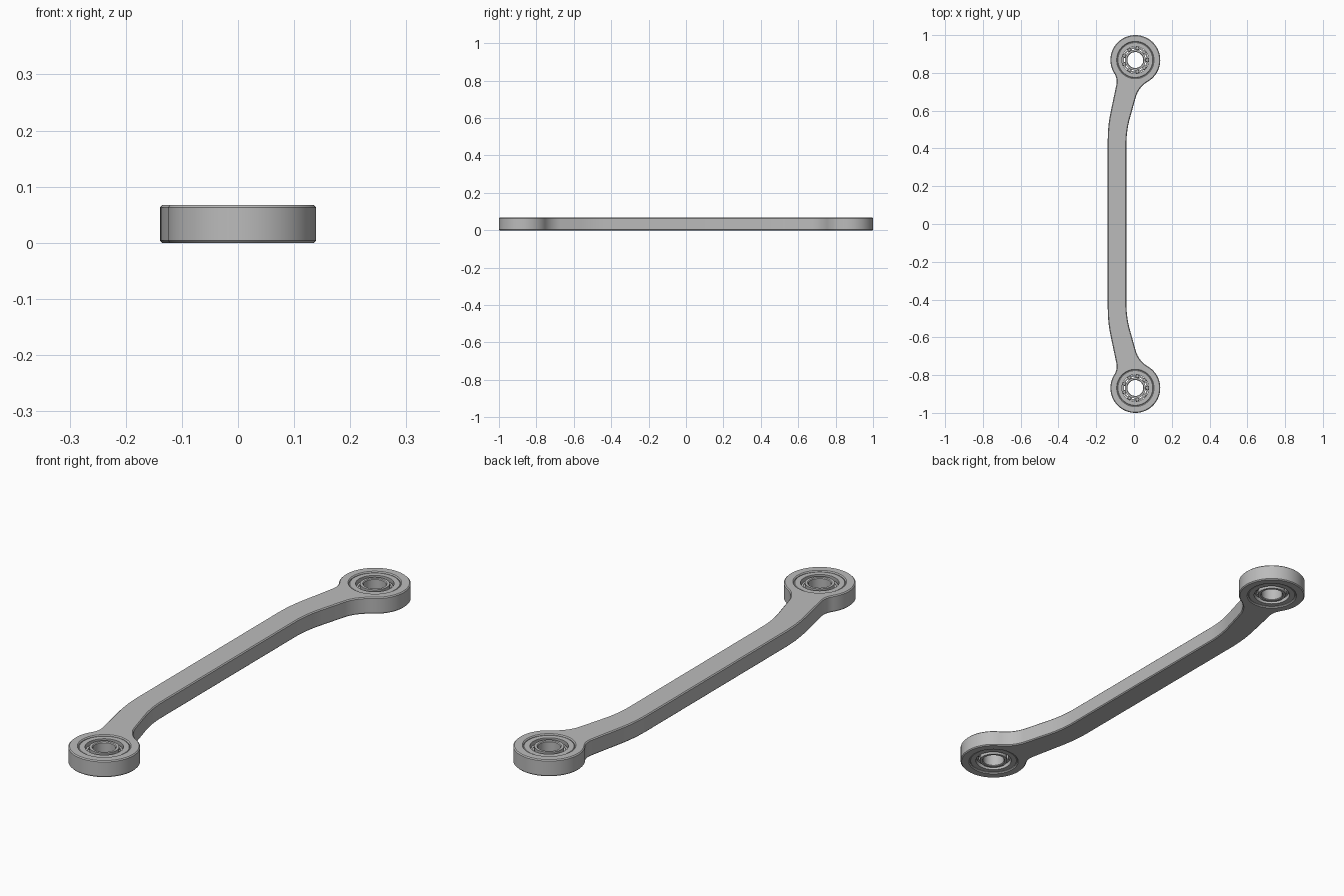
import bpy
import bmesh
from math import sin, cos, pi, tau, atan2, sqrt, radians
from mathutils import Vector, Matrix

cube = bpy.data.objects.get("Cube")
if cube:
    bpy.data.objects.remove(cube, do_unlink=True)

H = 0.067                            # link thickness
EDGE = 0.004                         # rim chamfer
HEAD = Vector((0.007, 0.868))        # centre of the end eye
R = 0.132                            # eye radius
BORE = 0.095                         # bearing seat radius

steel = bpy.data.materials.new("grey_steel")
steel.use_nodes = True
steel.diffuse_color = (0.5, 0.5, 0.5, 1)
steel.node_tree.nodes["Principled BSDF"].inputs["Base Color"].default_value = steel.diffuse_color


def finish(bm, name):
    bmesh.ops.recalc_face_normals(bm, faces=bm.faces)
    mesh = bpy.data.meshes.new(name)
    bm.to_mesh(mesh)
    bm.free()
    mesh.materials.append(steel)
    obj = bpy.data.objects.new(name, mesh)
    bpy.context.collection.objects.link(obj)
    bpy.ops.object.select_all(action='DESELECT')
    obj.select_set(True)
    bpy.context.view_layer.objects.active = obj
    bpy.ops.object.shade_smooth_by_angle(angle=radians(30))
    return obj


def arc(c, r, a0, a1, n):
    return [c + r * Vector((cos(a0 + (a1 - a0) * i / n), sin(a0 + (a1 - a0) * i / n)))
            for i in range(n + 1)]


def bend(p, d, reach=0.07, n=8):
    # rounded corner from the straight bar (along y) into direction d
    a, b = p - Vector((0, reach)), p + d * reach
    return [a * (1 - t) ** 2 + 2 * p * t * (1 - t) + b * t * t
            for t in (i / n for i in range(n + 1))]


def neck(p, d, side, f):
    # fillet of radius f tangent to the bar edge and to the eye
    n = Vector((d.y, -d.x)) * side
    q = p + n * f - HEAD
    k = q.dot(d)
    t = -k - sqrt(k * k - q.length_squared + (R + f) ** 2)
    c = p + n * f + d * t
    to_eye = HEAD - c
    a0, a1 = atan2(-n.y, -n.x), atan2(to_eye.y, to_eye.x)
    a1 = a0 + (a1 - a0 + pi) % tau - pi
    return arc(c, f, a0, a1, 12), atan2(-to_eye.y, -to_eye.x)


def link_outline():
    pr, dr = Vector((-0.04, 0.495)), Vector((0.28, 1)).normalized()
    pl, dl = Vector((-0.139, 0.52)), Vector((0.21, 1)).normalized()
    right, a0 = neck(pr, dr, 1, 0.14)
    left, a1 = neck(pl, dl, -1, 0.08)
    head = arc(HEAD, R, a0, a0 + (a1 - a0) % tau, 64)
    half = bend(pr, dr) + right + head[1:-1] + left[::-1] + bend(pl, dl)[::-1]
    return half + [Vector((p.x, -p.y)) for p in reversed(half)]


def inset(loop, w):
    out = []
    for i, p in enumerate(loop):
        t = (loop[(i + 1) % len(loop)] - loop[i - 1]).normalized()
        out.append(p + Vector((-t.y, t.x)) * w)
    return out


def bridge(bm, a, b):
    for i in range(len(a)):
        j = (i + 1) % len(a)
        bm.faces.new((a[i], a[j], b[j], b[i]))


# Link body: dog-legged bar with an eye at each end and two bores
bm = bmesh.new()
loops = [link_outline()]
for s in (1, -1):
    loops.append(arc(Vector((HEAD.x, HEAD.y * s)), BORE, tau, 0, 64)[:-1])
caps = {0: [], 3: []}
for loop in loops:
    rings = []
    for w, z in ((EDGE, 0), (0, EDGE), (0, H - EDGE), (EDGE, H)):
        rings.append([bm.verts.new((p.x, p.y, z)) for p in inset(loop, w)])
    for a, b in zip(rings, rings[1:]):
        bridge(bm, a, b)
    for k in caps:
        ring = rings[k]
        caps[k] += [bm.edges.get((ring[i - 1], ring[i])) for i in range(len(ring))]
for edges in caps.values():
    bmesh.ops.triangle_fill(bm, edges=edges, use_beauty=True)
finish(bm, "link_body")


def lathe(name, centre, profile, n=64):
    # closed (radius, height) profile turned about a vertical axis
    bm = bmesh.new()
    rings = [[bm.verts.new((centre.x + r * cos(tau * i / n), centre.y + r * sin(tau * i / n), z))
              for i in range(n)] for r, z in profile]
    for k in range(len(rings)):
        bridge(bm, rings[k - 1], rings[k])
    return finish(bm, name)


def race(wall, lip, groove, lo, hi, c=0.003):
    # race section: chamfered wall, flat ends and a ball groove
    s = 1 if lip > wall else -1
    mid = H / 2
    return [(wall + s * c, lo), (lip, lo), (lip, mid - 0.012), (groove, mid - 0.006),
            (groove, mid + 0.006), (lip, mid + 0.012), (lip, hi), (wall + s * c, hi),
            (wall, hi - c), (wall, lo + c)]


# Ball bearings: two races, a cage and a set of balls in each eye
LO, HI = 0.004, H - 0.004
PITCH, BALL, COUNT = 0.063, 0.0115, 9
for s, end in ((1, "back"), (-1, "front")):
    c = Vector((HEAD.x, HEAD.y * s))
    lathe(end + "_outer_race", c, race(BORE, 0.071, 0.074, LO, HI))
    lathe(end + "_inner_race", c, race(0.042, 0.055, 0.052, LO, HI))
    for z, part in ((H / 2 - 0.016, "lower"), (H / 2 + 0.014, "upper")):
        lathe(end + "_" + part + "_cage", c,
              [(0.060, z), (0.068, z), (0.068, z + 0.002), (0.060, z + 0.002)])
    bm = bmesh.new()
    for i in range(COUNT):
        a = tau * i / COUNT
        spot = Matrix.Translation((c.x + PITCH * cos(a), c.y + PITCH * sin(a), H / 2))
        bmesh.ops.create_uvsphere(bm, u_segments=20, v_segments=12, radius=BALL, matrix=spot)
    finish(bm, end + "_balls")
